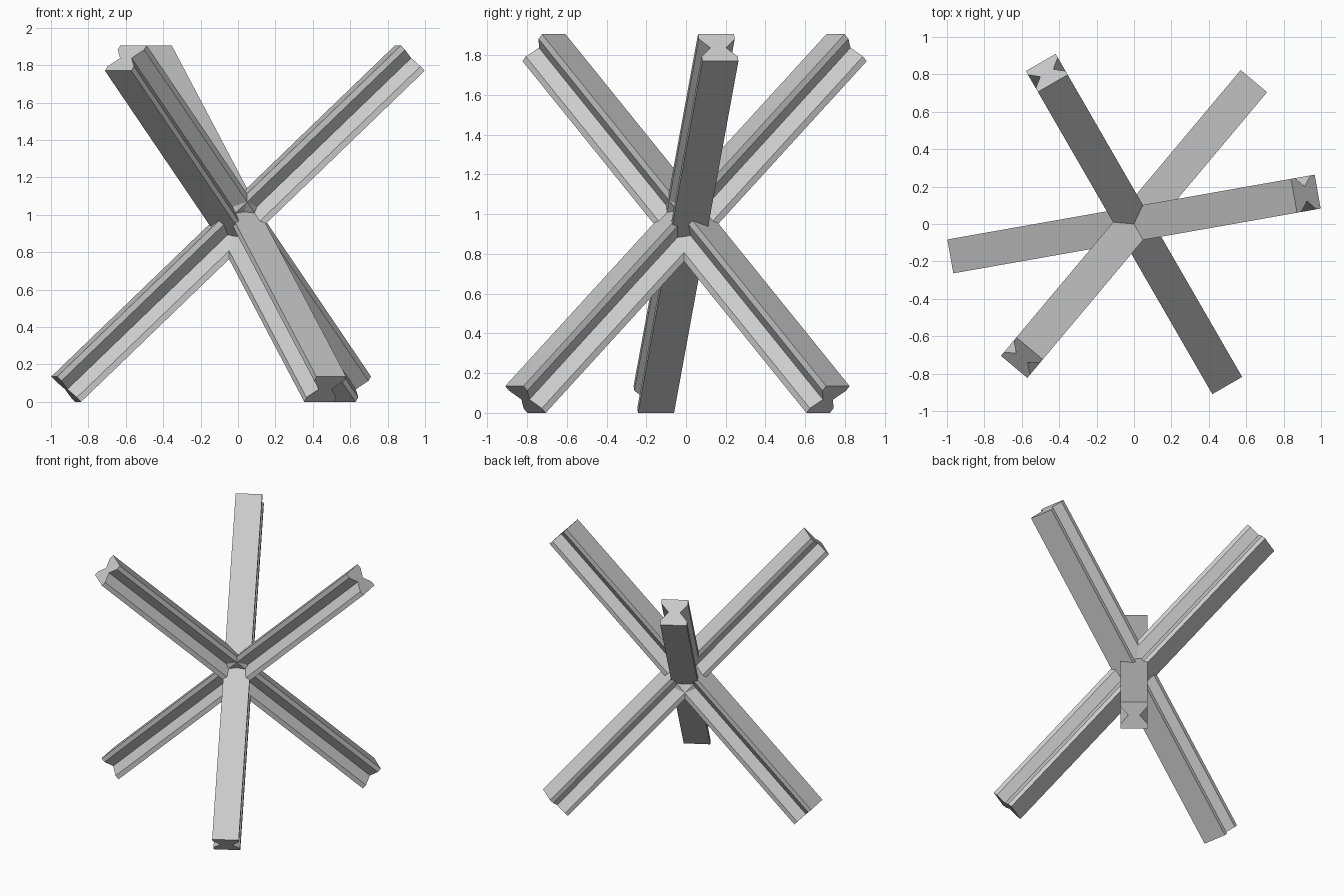
import bpy, bmesh, math
from mathutils import Matrix, Vector

cube = bpy.data.objects.get("Cube")
if cube:
    bpy.data.objects.remove(cube, do_unlink=True)

steel = bpy.data.materials.new("grey_steel")
steel.use_nodes = True
colour = (0.6, 0.6, 0.6, 1)
steel.diffuse_color = colour
steel.node_tree.nodes["Principled BSDF"].inputs["Base Color"].default_value = colour

HALF_LENGTH = 1.286
HALF_WIDTH, HALF_DEPTH = 0.092, 0.0935
HALF_WEB, LIP = 0.04, 0.061       # waist of the web, inner edge of the flanges
ELEVATION = math.radians(43.5)
CENTRE = Vector((0, 0, 0.9525))


def make_beam(name, azimuth):
    """Straight girder with V grooves in both sides, sloping through the centre."""
    side = [(HALF_WIDTH, -HALF_DEPTH), (HALF_WIDTH, -LIP), (HALF_WEB, 0),
            (HALF_WIDTH, LIP), (HALF_WIDTH, HALF_DEPTH)]
    profile = side + [(-y, -z) for y, z in side]
    bm = bmesh.new()
    face = bm.faces.new([bm.verts.new((-HALF_LENGTH, y, z)) for y, z in profile])
    out = bmesh.ops.extrude_face_region(bm, geom=[face])
    moved = [v for v in out["geom"] if isinstance(v, bmesh.types.BMVert)]
    bmesh.ops.translate(bm, verts=moved, vec=(2 * HALF_LENGTH, 0, 0))
    bmesh.ops.recalc_face_normals(bm, faces=bm.faces)
    mesh = bpy.data.meshes.new(name)
    bm.to_mesh(mesh)
    bm.free()
    mesh.materials.append(steel)
    beam = bpy.data.objects.new(name, mesh)
    bpy.context.collection.objects.link(beam)
    beam.matrix_world = (Matrix.Translation(CENTRE)
                         @ Matrix.Rotation(math.radians(azimuth), 4, "Z")
                         @ Matrix.Rotation(-ELEVATION, 4, "Y"))


# Three crossed girders
for name, azimuth in (("left_beam", 10), ("back_beam", 120), ("front_beam", 230)):
    make_beam(name, azimuth)
